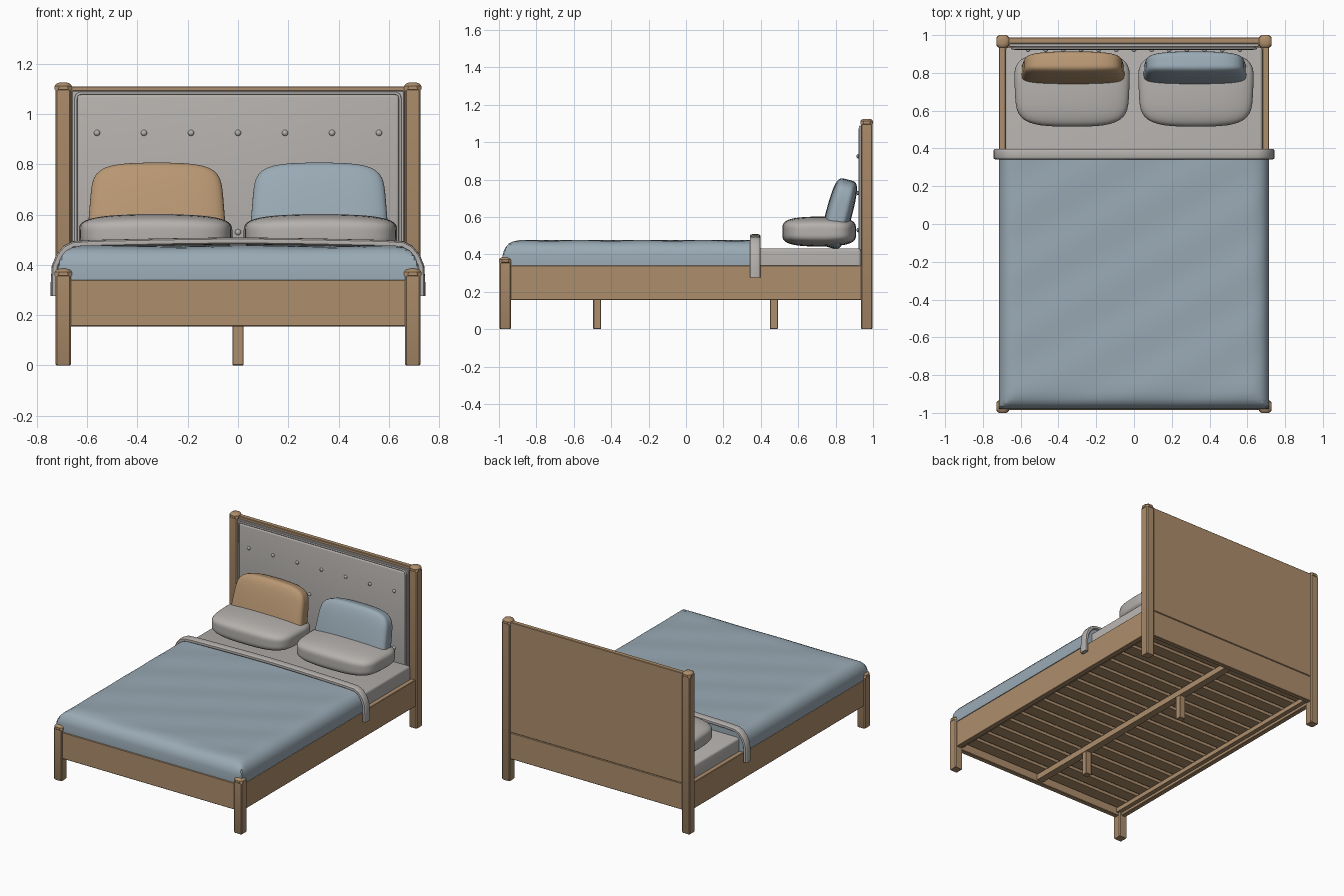
import bpy, bmesh, math
from mathutils import Matrix

if "Cube" in bpy.data.objects:
    bpy.data.objects.remove(bpy.data.objects["Cube"])


def material(name, rgb):
    m = bpy.data.materials.new(name)
    m.diffuse_color = (*rgb, 1)
    m.use_nodes = True
    m.node_tree.nodes["Principled BSDF"].inputs["Base Color"].default_value = m.diffuse_color
    return m


WOOD = material("oak wood", (0.42, 0.27, 0.15))
LINEN = material("grey linen", (0.46, 0.44, 0.42))
BLUE = material("dusty blue fabric", (0.32, 0.40, 0.46))
TAN = material("tan fabric", (0.48, 0.31, 0.17))


def finish(name, bm, mat, smooth=True):
    bmesh.ops.recalc_face_normals(bm, faces=bm.faces)
    me = bpy.data.meshes.new(name)
    bm.to_mesh(me)
    bm.free()
    ob = bpy.data.objects.new(name, me)
    bpy.context.collection.objects.link(ob)
    me.materials.append(mat)
    if smooth:
        bpy.ops.object.select_all(action='DESELECT')
        ob.select_set(True)
        bpy.context.view_layer.objects.active = ob
        bpy.ops.object.shade_smooth_by_angle(angle=math.radians(35))
    return ob


def box(name, x, y, z, mat, bevel=0.003, seg=1):
    """Box from (min, max) ranges with softened edges."""
    bm = bmesh.new()
    bmesh.ops.create_cube(bm, size=1)
    for v in bm.verts:
        v.co = [(r[0] + r[1]) / 2 + c * (r[1] - r[0]) for r, c in zip((x, y, z), v.co)]
    if bevel:
        bmesh.ops.bevel(bm, geom=bm.edges[:], offset=bevel, segments=seg,
                        affect='EDGES', profile=0.5)
    return finish(name, bm, mat, seg > 1)


def post(name, x, y, h):
    """Square post with chamfered corners and a slightly wider domed cap."""
    bm = bmesh.new()
    rings = []
    for z, r, k in [(0, .027, .2), (.006, .031, .2), (h - .03, .031, .2), (h - .027, .034, .45),
                    (h - .013, .034, .5), (h - .004, .027, .55), (h, .016, .58)]:
        c = r * (1 - k)
        pts = [(r, -c), (r, c), (c, r), (-c, r), (-r, c), (-r, -c), (-c, -r), (c, -r)]
        rings.append([bm.verts.new((x + a, y + b, z)) for a, b in pts])
    for lo, hi in zip(rings, rings[1:]):
        for i in range(8):
            j = (i + 1) % 8
            bm.faces.new((lo[i], lo[j], hi[j], hi[i]))
    bm.faces.new(rings[0])
    bm.faces.new(rings[-1])
    finish(name, bm, WOOD)


def pillow(name, loc, half, mat, n, tilt=0, taper=0, bulge=0, thin=2):
    """Rounded cushion: a cube blown into a superellipsoid, thin along one axis."""
    bm = bmesh.new()
    bmesh.ops.create_cube(bm, size=2)
    bmesh.ops.subdivide_edges(bm, edges=bm.edges[:], cuts=13, use_grid_fill=True)
    wide = 3 - thin
    for v in bm.verts:
        p = v.co / sum(abs(c) ** n for c in v.co) ** (1 / n)
        swell = 1 - bulge * (p.x ** 2 + p[wide] ** 2) / 2
        p[thin] *= swell
        edge = 1 - 0.07 * p.x ** 2
        p.x *= 1 - taper * p[wide]
        p[wide] *= edge
        v.co = [c * h for c, h in zip(p, half)]
    bmesh.ops.transform(bm, verts=bm.verts,
                        matrix=Matrix.Translation(loc) @ Matrix.Rotation(tilt, 4, 'X'))
    finish(name, bm, mat)


# Frame: posts and side rails, mirrored left and right
for s, side in ((-1, "left"), (1, "right")):
    post(f"front_post_{side}", s * .695, -.966, .385)
    post(f"back_post_{side}", s * .695, .966, 1.125)
    box(f"side_rail_{side}", sorted((s * .68, s * .714)), (-.94, .94), (.155, .34), WOOD)
    box(f"slat_ledge_{side}", sorted((s * .65, s * .68)), (-.95, .95), (.175, .205), WOOD, 0)
box("foot_rail", (-.67, .67), (-.985, -.95), (.155, .34), WOOD)
box("head_rail", (-.67, .67), (.955, .988), (.155, .339), WOOD)
box("headboard_panel", (-.67, .67), (.955, .988), (.341, 1.11), WOOD)

# Slatted base with centre beam and legs
for i in range(17):
    y = -.9 + i * 1.8 / 16
    box(f"slat_{i + 1}", (-.68, .68), (y - .042, y + .042), (.205, .225), WOOD, 0)
box("centre_beam", (-.025, .025), (-.95, .955), (.165, .205), WOOD, 0)
for y, end in ((-.475, "front"), (.47, "back")):
    box(f"centre_leg_{end}", (-.022, .022), (y - .021, y + .021), (0, .17), WOOD)

# Upholstered headboard with piping and staggered buttons
box("headboard_backing", (-.662, .662), (.936, .956), (.34, 1.093), LINEN, .004)
box("headboard_padding", (-.64, .64), (.922, .945), (.34, 1.077), LINEN, .01, 3)
curve = bpy.data.curves.new("headboard_piping", 'CURVE')
curve.dimensions = '3D'
curve.bevel_depth = .006
curve.bevel_resolution = 2
path = [(-.645, .36), (-.645, 1.06), (-.64, 1.076), (-.625, 1.083),
        (.625, 1.083), (.64, 1.076), (.645, 1.06), (.645, .36)]
spline = curve.splines.new('POLY')
spline.points.add(len(path) - 1)
for p, (x, z) in zip(spline.points, path):
    p.co = (x, .93, z, 1)
curve.materials.append(LINEN)
bpy.context.collection.objects.link(bpy.data.objects.new("headboard_piping", curve))
for row, z in enumerate((.925, .728, .53)):
    count = 7 - row % 2
    for i in range(count):
        bm = bmesh.new()
        bmesh.ops.create_uvsphere(bm, u_segments=12, v_segments=8, radius=.012)
        for v in bm.verts:
            v.co = (v.co.x + (i - (count - 1) / 2) * .187, v.co.y * .7 + .92, v.co.z + z)
        finish(f"button_{row + 1}_{i + 1}", bm, LINEN)

# Mattress
box("mattress", (-.68, .68), (-.945, .935), (.226, .432), LINEN, .015, 3)

# Duvet: soft-edged sheet with faint diagonal waves
X, Y0, Y1, TOP, BASE = .716, -.98, .385, .474, .34
EDGE = [(0, .078), (.006, .055), (.016, .036), (.032, .018), (.055, .007), (.09, 0)]


def drop(d):
    for (a, za), (b, zb) in zip(EDGE, EDGE[1:]):
        if d <= b:
            return za + (zb - za) * (d - a) / (b - a)
    return 0


offs = [e[0] for e in EDGE]
xs = [-X + o for o in offs] + [-X + .09 + (2 * X - .18) * i / 24 for i in range(1, 24)] \
    + [X - o for o in reversed(offs)]
ys = [Y0 + o for o in offs] + [Y0 + .09 + (Y1 - Y0 - .09) * i / 24 for i in range(1, 25)]
bm = bmesh.new()
grid = []
for y in ys:
    row = []
    for x in xs:
        d = min(X - abs(x), y - Y0)
        wave = .0025 * math.sin(19 * (y - .55 * x)) * min(1, d / .09)
        row.append(bm.verts.new((x, y, TOP - drop(d) + wave)))
    grid.append(row)
for a, b in zip(grid, grid[1:]):
    for i in range(len(xs) - 1):
        bm.faces.new((a[i], a[i + 1], b[i + 1], b[i]))
rim = [e for e in bm.edges if e.is_boundary]
ext = bmesh.ops.extrude_edge_only(bm, edges=rim)["geom"]
for v in ext:
    if isinstance(v, bmesh.types.BMVert):
        v.co.z = BASE
bmesh.ops.holes_fill(bm, edges=[e for e in bm.edges if e.is_boundary])
finish("duvet", bm, BLUE)

# Folded sheet band draped across the duvet and down both sides
half = [(.731, .277), (.731, .33), (.727, .395), (.71, .435), (.685, .465), (.655, .48),
        (.58, .485), (.4, .489), (.2, .493)]
line = [(-x, z) for x, z in half] + [(0, .495)] + [(x, z) for x, z in reversed(half)]
bm = bmesh.new()
rings = []
for i, (x, z) in enumerate(line):
    a, b = line[max(i - 1, 0)], line[min(i + 1, len(line) - 1)]
    L = math.hypot(b[0] - a[0], b[1] - a[1])
    nx, nz = -(b[1] - a[1]) / L, (b[0] - a[0]) / L
    ring = []
    for k in range(16):
        t = 2 * math.pi * k / 16
        u = math.copysign(abs(math.cos(t)) ** .6, math.cos(t)) * .028
        w = math.copysign(abs(math.sin(t)) ** .6, math.sin(t)) * .014
        ring.append(bm.verts.new((x + nx * w, .37 + u, z + nz * w)))
    rings.append(ring)
for a, b in zip(rings, rings[1:]):
    for k in range(16):
        j = (k + 1) % 16
        bm.faces.new((a[k], a[j], b[j], b[k]))
bm.faces.new(rings[0])
bm.faces.new(rings[-1])
finish("sheet_fold", bm, LINEN)

# Sleeping pillows and leaning cushions
for s, side, mat in ((-1, "left", TAN), (1, "right", BLUE)):
    pillow(f"pillow_{side}", (s * .328, .712, .522), (.303, .197, .08), LINEN, 4.5,
           taper=-.03, bulge=.3)
    pillow(f"cushion_{side}", (s * .323, .818, .618), (.268, .07, .188), mat, 5.5,
           tilt=-.26, taper=.05, bulge=.3, thin=1)
